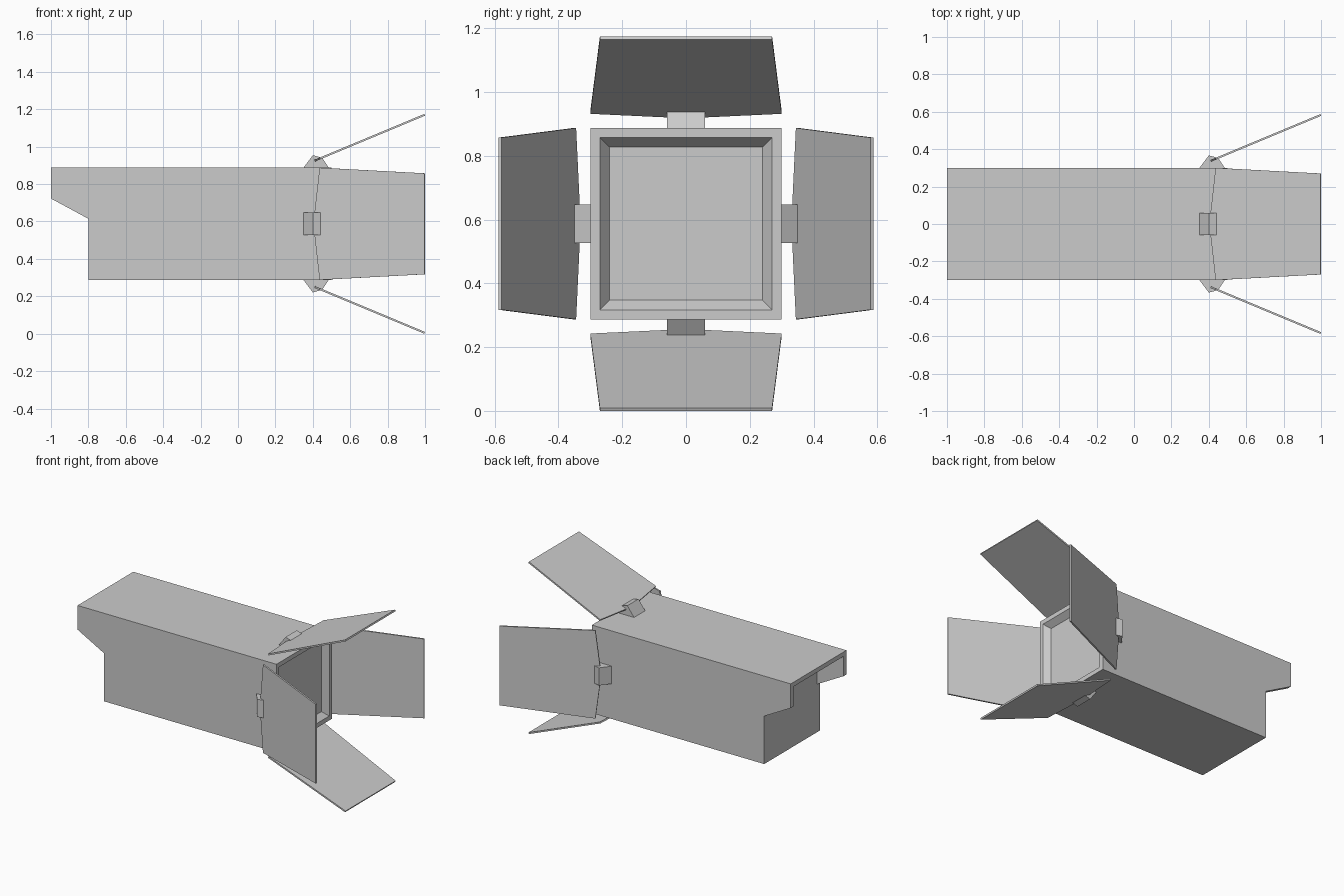
import bpy, bmesh
from math import pi
from mathutils import Matrix, Vector

if "Cube" in bpy.data.objects:
    bpy.data.objects.remove(bpy.data.objects["Cube"])

ZC = 0.5875          # height of the lamp axis
H = 0.30             # half width of the square body
WALL = 0.03


def finish(name, bm, matrix=Matrix()):
    bmesh.ops.recalc_face_normals(bm, faces=bm.faces)
    me = bpy.data.meshes.new(name)
    bm.to_mesh(me)
    bm.free()
    me.transform(Matrix.Translation((0, 0, ZC)) @ matrix)
    ob = bpy.data.objects.new(name, me)
    bpy.context.collection.objects.link(ob)
    return ob


def prism(points, offset):
    """Extrude a polygon of 3D points along an offset vector."""
    bm = bmesh.new()
    face = bm.faces.new([bm.verts.new(p) for p in points])
    ext = bmesh.ops.extrude_face_region(bm, geom=[face], use_keep_orig=True)
    verts = [g for g in ext["geom"] if isinstance(g, bmesh.types.BMVert)]
    bmesh.ops.translate(bm, vec=Vector(offset), verts=verts)
    return bm


def side_profile(profile, y0, y1):
    return prism([(x, y0, z) for x, z in profile], (0, y1 - y0, 0))


# Main housing with a bevelled recess in the front opening
bm = side_profile([(-0.8, -H), (0.5, -H), (0.5, H), (-0.8, H)], -H, H)
bmesh.ops.recalc_face_normals(bm, faces=bm.faces)
front = max(bm.faces, key=lambda f: f.calc_center_median().x)
bmesh.ops.inset_region(bm, faces=[front], thickness=WALL, use_even_offset=True)
bmesh.ops.inset_region(bm, faces=[front], thickness=WALL, use_even_offset=True)
bmesh.ops.translate(bm, vec=(-0.04, 0, 0), verts=front.verts)
finish("housing", bm)

# Rear hood: roof panel and two slanted cheeks
finish("hood_roof", side_profile(
    [(-1, H - WALL), (-0.8, H - WALL), (-0.8, H), (-1, H)], -H, H))
cheek = [(-1, 0.135), (-0.8, 0.027), (-0.8, H - WALL), (-1, H - WALL)]
for name, s in (("left", -1), ("right", 1)):
    finish("hood_cheek_" + name, side_profile(cheek, s * H, s * (H - WALL)))

# Four barn doors with their hinge blocks, turned around the lamp axis
outline = [(0.413, -0.06), (0.413, 0.06), (0.44, 0.3),
           (1, 0.27), (1, -0.27), (0.44, -0.3)]
hinge = [(0.35, H), (0.40, 0.367), (0.45, 0.353), (0.485, H)]
for i, name in enumerate(("top", "front", "bottom", "back")):
    turn = Matrix.Rotation(i * pi / 2, 4, 'X')
    door = prism([(x, y, 0.578 - (1 - x) * 0.417) for x, y in outline],
                 (-0.0039, 0, 0.0095))
    finish("barn_door_" + name, door, turn)
    finish("hinge_" + name, side_profile(hinge, -0.06, 0.06), turn)
